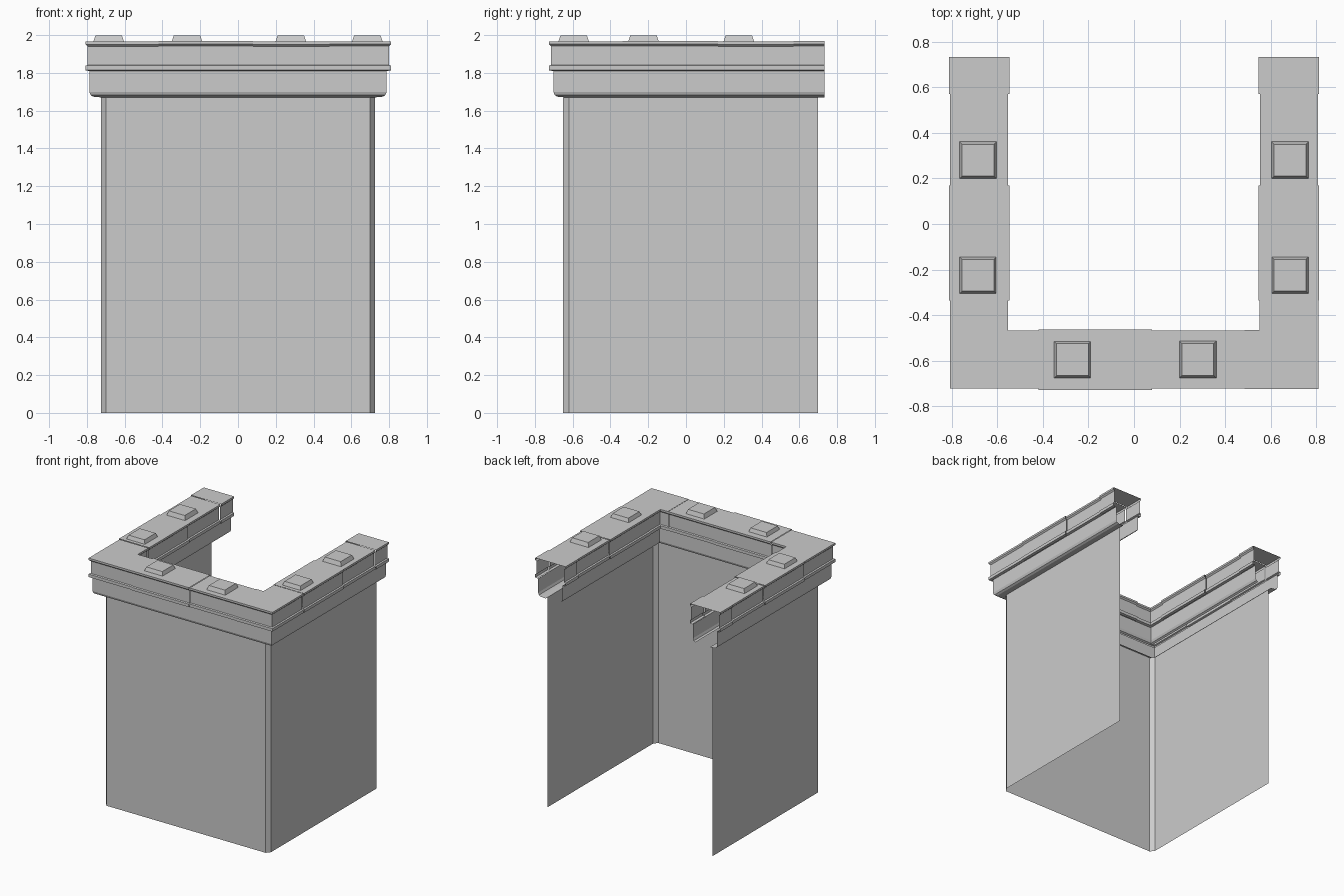
import bpy, bmesh

if "Cube" in bpy.data.objects:
    bpy.data.objects.remove(bpy.data.objects["Cube"])

CX, CY, BACK = 0.68, -0.595, 0.732   # centreline of the U-shaped coping


def obj_from(name, verts, faces):
    me = bpy.data.meshes.new(name)
    me.from_pydata(verts, [], faces)
    bm = bmesh.new()
    bm.from_mesh(me)
    bmesh.ops.recalc_face_normals(bm, faces=bm.faces)
    bm.to_mesh(me)
    bm.free()
    ob = bpy.data.objects.new(name, me)
    bpy.context.collection.objects.link(ob)
    return ob


def outward(x, y):
    """Offset direction at a path point (mitred at the two front corners)."""
    ox = 0 if abs(x) < CX - 1e-4 else (1 if x > 0 else -1)
    oy = -1 if y < CY + 1e-4 else 0
    return ox, oy


def sweep(name, path, profile):
    """Sweep an open (offset, z) profile along a path on the U centreline."""
    n = len(profile)
    verts = []
    for x, y in path:
        ox, oy = outward(x, y)
        verts += [(x + ox * d, y + oy * d, z) for d, z in profile]
    faces = [(i * n + j, i * n + j + 1, (i + 1) * n + j + 1, (i + 1) * n + j)
             for i in range(len(path) - 1) for j in range(n - 1)]
    return obj_from(name, verts, faces)


def coping_profile(g):
    """Capped outline with a lower ledge and an upper lip, grown by g."""
    half = [(0.107, 1.81), (0.127, 1.814), (0.127, 1.838), (0.116, 1.842),
            (0.116, 1.94), (0.127, 1.95), (0.127, 1.965)]
    half = [(d + g, z + (g * 0.6 if z > 1.9 else 0)) for d, z in half]
    return half + [(-d, z) for d, z in reversed(half)]


# Wall sheet with chamfered front corners, open at the back
outline = [(-0.725, 0.70), (-0.725, -0.62), (-0.70, -0.652),
           (0.70, -0.652), (0.725, -0.62), (0.725, 0.70)]
obj_from("wall", [(x, y, z) for z in (0, 1.67) for x, y in outline],
         [(i, i + 1, i + 7, i + 6) for i in range(5)])

# Lower fascia boards, outside and inside, with a rounded-under bottom edge
u_path = [(-CX, BACK), (-CX, CY), (CX, CY), (CX, BACK)]
fascia = [(0.107, 1.812), (0.107, 1.70), (0.10, 1.682), (0.085, 1.674), (0.042, 1.67)]
sweep("outer_fascia", u_path, fascia)
sweep("inner_fascia", u_path, [(-d, z) for d, z in fascia[:4]])

# Coping stones: alternate stones stand slightly proud
BIG, SMALL = 0.006, 0.0
for side, s in (("left", -1), ("right", 1)):
    for i, (y0, y1, g) in enumerate([(BACK, 0.57, BIG), (0.57, 0.17, SMALL),
                                     (0.17, -0.335, BIG)]):
        sweep(f"{side}_coping_{i}", [(s * CX, y0), (s * CX, y1)], coping_profile(g))
for name, path, g in [
        ("left_corner_coping", [(-CX, -0.335), (-CX, CY), (-0.42, CY)], SMALL),
        ("front_coping_left", [(-0.42, CY), (0.08, CY)], BIG),
        ("front_coping_right", [(0.08, CY), (0.485, CY)], SMALL),
        ("right_corner_coping", [(0.485, CY), (CX, CY), (CX, -0.335)], 0.003)]:
    sweep(name, path, coping_profile(g))

# Tapered square studs on top of the coping
studs = [(s * 0.685, y) for s in (-1, 1) for y in (0.28, -0.225)]
studs += [(-0.27, -0.595), (0.28, -0.595)]
for i, (x, y) in enumerate(studs):
    verts = [(x + a * r, y + b * r, z) for r, z in ((0.082, 1.963), (0.07, 1.998))
             for a, b in ((-1, -1), (1, -1), (1, 1), (-1, 1))]
    faces = [(k, (k + 1) % 4, (k + 1) % 4 + 4, k + 4) for k in range(4)] + [(4, 5, 6, 7)]
    obj_from(f"stud_{i}", verts, faces)
